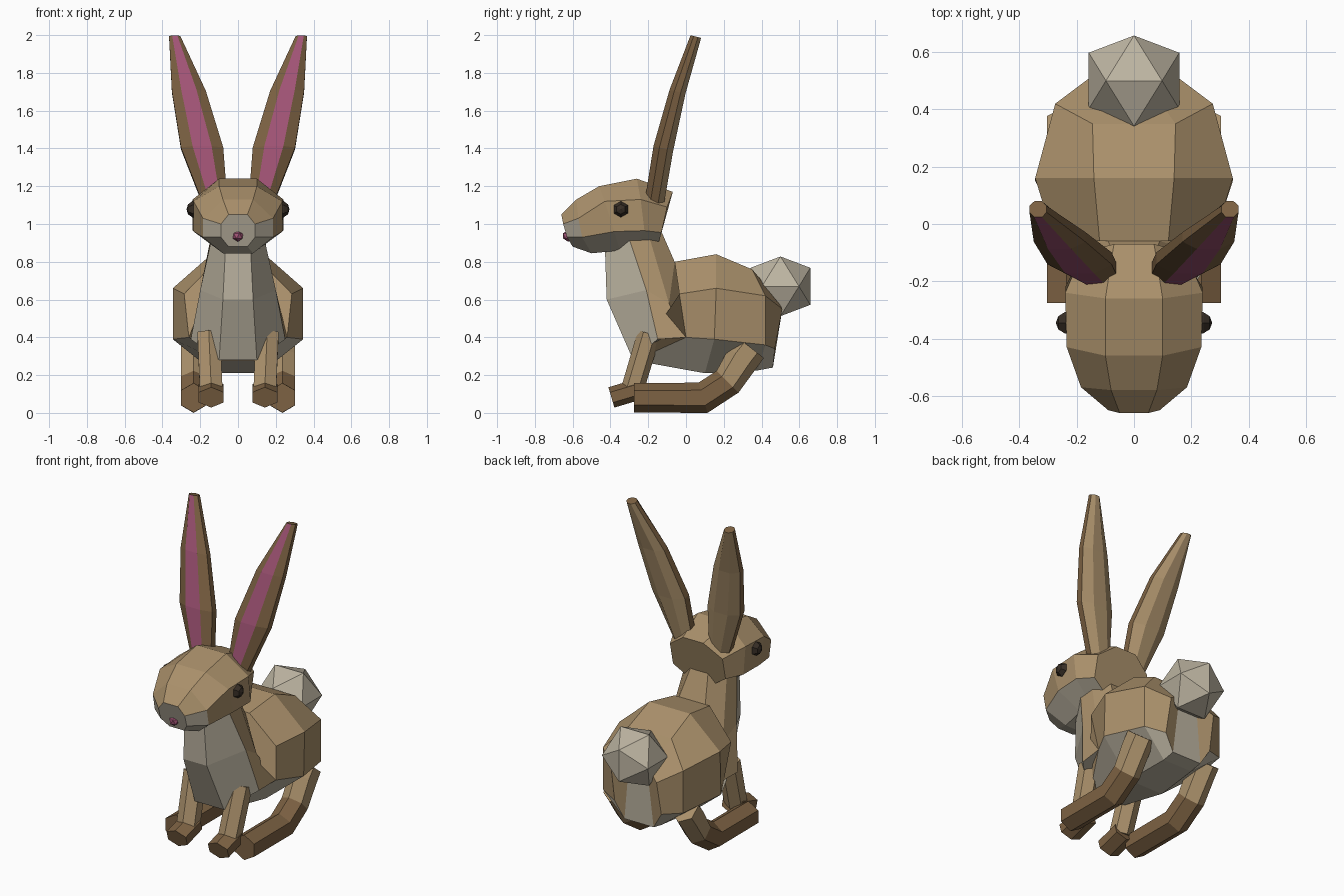
import bpy, bmesh, math
from mathutils import Vector, Matrix

if "Cube" in bpy.data.objects:
    bpy.data.objects.remove(bpy.data.objects["Cube"])

COLOURS = {
    "tan fur": (0.405, 0.282, 0.148),
    "brown fur": (0.205, 0.122, 0.056),
    "cream fur": (0.51, 0.46, 0.36),
    "pink skin": (0.36, 0.088, 0.18),
    "dark eye": (0.038, 0.027, 0.019),
}
TAN, BROWN, CREAM, PINK, DARK = range(5)
MATS = []
for label, rgb in COLOURS.items():
    m = bpy.data.materials.new(label)
    m.diffuse_color = (*rgb, 1)
    m.use_nodes = True
    m.node_tree.nodes["Principled BSDF"].inputs["Base Color"].default_value = m.diffuse_color
    MATS.append(m)


def finish(name, bm):
    bmesh.ops.recalc_face_normals(bm, faces=bm.faces)
    mesh = bpy.data.meshes.new(name)
    bm.to_mesh(mesh)
    bm.free()
    for m in MATS:
        mesh.materials.append(m)
    obj = bpy.data.objects.new(name, mesh)
    bpy.context.collection.objects.link(obj)
    return obj


def loft(name, rings, paint, start=TAN, end=TAN, end_strip=None):
    """Skin a list of rings; paint(segment, side) picks the face colour."""
    bm = bmesh.new()
    vs = [[bm.verts.new(p) for p in r] for r in rings]
    n = len(rings[0])
    for s in range(len(vs) - 1):
        for k in range(n):
            j = (k + 1) % n
            f = bm.faces.new((vs[s][k], vs[s][j], vs[s + 1][j], vs[s + 1][k]))
            f.material_index = paint(s, k)
    bm.faces.new(vs[0]).material_index = start
    e = vs[-1]
    if end_strip is None:
        bm.faces.new(e).material_index = end
    else:  # end cap split into three upright strips
        for ids, c in (((0, 1, 2, 3), end), ((0, 3, 4, 7), end_strip), ((4, 5, 6, 7), end)):
            bm.faces.new([e[i] for i in ids]).material_index = c
    return finish(name, bm)


def ring(*half):
    """Mirror four (x, y, z) points into an eight-point ring."""
    return list(half) + [(-x, y, z) for x, y, z in reversed(half)]


def tube(name, path, rx, rz, paint, side):
    """Six-sided limb along a (x, y, z) path, mitred at the bends; rz per point."""
    pts = [Vector(p) for p in path]
    rings = []
    for i, p in enumerate(pts):
        a = (p - pts[max(i - 1, 0)]).normalized()
        b = (pts[min(i + 1, len(pts) - 1)] - p).normalized()
        t = (a + b).normalized()
        up = Vector((1, 0, 0)).cross(t).normalized()
        ref = b if b.length else a
        scale = rz[i] / max(0.6, ref.dot(t))
        r = []
        for k in range(6):
            ang = math.pi / 2 + k * math.pi / 3
            v = p + Vector((rx * math.cos(ang) / 0.866, 0, 0)) + up * (scale * math.sin(ang))
            r.append((v.x * side, v.y, v.z))
        rings.append(r)
    return loft(name, rings, paint, start=paint(0, 0), end=paint(len(pts) - 2, 0))


# Head: rings from muzzle to back of skull, cream underneath and around the mouth
loft("head", [
    ring((.05, -.66, 1.05), (.09, -.65, 1.0), (.09, -.63, .93), (.05, -.60, .88)),
    ring((.08, -.58, 1.13), (.185, -.57, 1.03), (.185, -.55, .93), (.08, -.5, .845)),
    ring((.10, -.46, 1.2), (.235, -.43, 1.12), (.235, -.38, .96), (.10, -.35, .86)),
    ring((.10, -.26, 1.24), (.24, -.24, 1.13), (.24, -.22, .965), (.10, -.27, .89)),
    ring((.07, -.07, 1.17), (.18, -.10, 1.09), (.18, -.13, .955), (.07, -.15, .88)),
], lambda s, k: CREAM if k in (2, 3, 4) and s < 4 or s == 0 and k in (1, 5) else TAN, start=CREAM)

# Neck and chest: cream front, tan sides and back
loft("neck", [
    ring((.065, -.43, .90), (.14, -.30, .92), (.14, -.2, .95), (.06, -.13, .96)),
    ring((.08, -.42, .60), (.20, -.21, .65), (.19, -.09, .58), (.09, -.06, .80)),
    ring((.10, -.28, .28), (.25, -.15, .39), (.26, 0, .40), (.10, .02, .40)),
], lambda s, k: CREAM if k in (0, 6, 7) else TAN, end=CREAM)

# Body: broad haunches with cream belly and cream strip under the tail
loft("body", [
    ring((.12, -.06, .80), (.285, -.035, .63), (.26, 0, .40), (.10, -.27, .277)),
    ring((.14, .16, .84), (.345, .16, .66), (.345, .15, .39), (.12, .10, .21)),
    ring((.145, .35, .76), (.275, .42, .62), (.275, .42, .36), (.10, .38, .225)),
    ring((.06, .47, .62), (.155, .51, .55), (.16, .47, .34), (.10, .46, .24)),
], lambda s, k: CREAM if k in (2, 3, 4) else TAN, end=TAN, end_strip=CREAM)

# Tail: icosahedron resting on an edge
bm = bmesh.new()
s, g = .098, .158
for a in (-s, s):
    for b in (-g, g):
        for p in ((a, 0, b), (0, b, a), (b, a, 0)):
            bm.verts.new((p[0], p[1] + .5, p[2] + .67))
bmesh.ops.convex_hull(bm, input=bm.verts)
for f in bm.faces:
    f.material_index = CREAM
finish("tail", bm)

# Nose
bm = bmesh.new()
bmesh.ops.create_icosphere(bm, subdivisions=1, radius=.031, matrix=Matrix.Translation((0, -.624, .937)))
for f in bm.faces:
    f.material_index = PINK
finish("nose", bm)

for sx, side in ((1, "right"), (-1, "left")):
    # Eye: coarse six-sided ball facing sideways
    bm = bmesh.new()
    bmesh.ops.create_uvsphere(bm, u_segments=6, v_segments=5, radius=.045, matrix=Matrix.Translation(
        (sx * .228, -.345, 1.078)) @ Matrix.Rotation(math.pi / 2, 4, "Y") @ Matrix.Rotation(math.pi / 2, 4, "Z"))
    for f in bm.faces:
        f.material_index = DARK
    finish(f"{side}_eye", bm)

    # Ear: flattened eight-sided spindle, pink down the front
    ear = []
    for x, y, z, w, t in ((.12, -.17, 1.10, .065, .05), (.19, -.12, 1.40, .112, .052),
                          (.26, -.045, 1.70, .09, .042), (.335, .052, 1.992, .03, .028)):
        prof = ((-.45, -1), (.45, -1), (1, -.4), (1, .4), (.42, 1), (-.42, 1), (-1, .4), (-1, -.4))
        ear.append([(sx * (x + u * w), y + v * t, z - .25 * v * t) for u, v in prof])
    loft(f"{side}_ear", ear, lambda s, k: PINK if k == 0 else TAN if k in (3, 4, 5) else BROWN, end=BROWN)

    # Front leg and paw
    tube(f"{side}_front_leg", [(.155, -.195, .42), (.142, -.285, .12)], .06, (.062, .06), lambda s, k: TAN, sx)
    tube(f"{side}_front_paw", [(.142, -.395, .082), (.142, -.25, .125)], .066, (.056, .056),
         lambda s, k: BROWN, sx)

    # Hind leg: long foot, ankle and thigh
    tube(f"{side}_hind_leg", [(.235, -.275, .08), (.235, .09, .08), (.235, .22, .165), (.235, .30, .29),
                              (.235, .343, .345)],
         .068, (.078, .08, .08, .09, .088), lambda s, k: TAN if s >= 2 else BROWN, sx)
